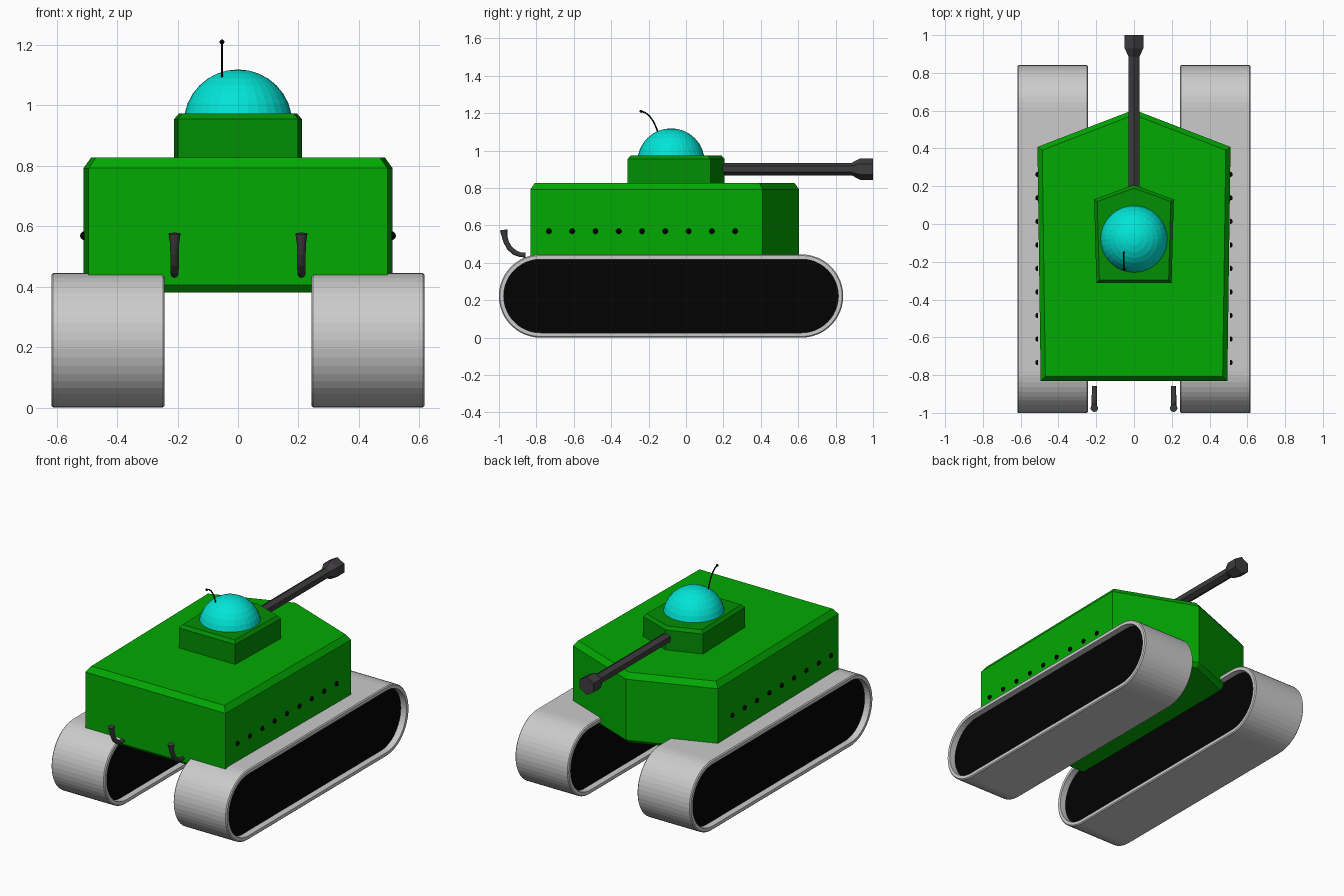
import bpy, bmesh, math
from mathutils import Vector

if "Cube" in bpy.data.objects:
    bpy.data.objects.remove(bpy.data.objects["Cube"])


def material(name, srgb):
    lin = [(c / 255 / 12.92) if c < 11 else ((c / 255 + 0.055) / 1.055) ** 2.4 for c in srgb]
    m = bpy.data.materials.new(name)
    m.diffuse_color = (*lin, 1)
    m.use_nodes = True
    m.node_tree.nodes["Principled BSDF"].inputs["Base Color"].default_value = m.diffuse_color
    return m


GREEN = material("hull green", (2, 170, 2))
DARK_GREEN = material("turret green", (2, 142, 4))
GREY = material("track grey", (203, 203, 203))
BLACK = material("black", (2, 2, 2))
GUNMETAL = material("gunmetal", (62, 60, 62))
CYAN = material("dome cyan", (2, 228, 214))


def finish(bm, name, mat):
    bmesh.ops.recalc_face_normals(bm, faces=bm.faces)
    me = bpy.data.meshes.new(name)
    bm.to_mesh(me)
    bm.free()
    me.materials.append(mat)
    ob = bpy.data.objects.new(name, me)
    bpy.context.collection.objects.link(ob)
    return ob


def loft(name, rings, mat, closed=False):
    """Skin a list of equal-length point rings; cap the ends unless closed."""
    bm = bmesh.new()
    vs = [[bm.verts.new(p) for p in ring] for ring in rings]
    n = len(vs[0])
    pairs = list(zip(vs, vs[1:])) + ([(vs[-1], vs[0])] if closed else [])
    for a, b in pairs:
        for i in range(n):
            j = (i + 1) % n
            bm.faces.new((a[i], a[j], b[j], b[i]))
    if not closed:
        bm.faces.new(vs[0])
        bm.faces.new(vs[-1])
    return finish(bm, name, mat)


def bevelled_prism(name, outline, z0, z1, bevel, drop, mat):
    """Extrude a plan outline and chamfer its rims; drop is the top chamfer's height."""
    bm = bmesh.new()
    base = bm.faces.new([bm.verts.new((x, y, z0)) for x, y in outline])
    ext = bmesh.ops.extrude_face_region(bm, geom=[base])
    for v in ext["geom"]:
        if isinstance(v, bmesh.types.BMVert):
            v.co.z = z1
    rims = [e for e in bm.edges if abs(e.verts[0].co.z - e.verts[1].co.z) < 1e-5]
    bmesh.ops.recalc_face_normals(bm, faces=bm.faces)
    bmesh.ops.bevel(bm, geom=rims, offset=bevel, segments=1, affect='EDGES')
    for v in bm.verts:
        if (z0 + z1) / 2 < v.co.z < z1 - 0.004:
            v.co.z = z1 - drop
    return finish(bm, name, mat)


def tube(name, x, path, sides, mat):
    """Tube through (y, z, radius) points in the plane at x."""
    pts = [Vector((x, y, z)) for y, z, r in path]
    rings = []
    for i, p in enumerate(pts):
        t = (pts[min(i + 1, len(pts) - 1)] - pts[max(i - 1, 0)]).normalized()
        side = Vector((1, 0, 0))
        up = side.cross(t)
        r = path[i][2]
        rings.append([p + r * (math.cos(a) * up + math.sin(a) * side)
                      for a in (math.tau * k / sides for k in range(sides))])
    return loft(name, rings, mat)


def ball(name, centre, r, u, v, mat, half=0):
    """UV sphere; half = 1 or -1 keeps only that x side."""
    bm = bmesh.new()
    bmesh.ops.create_uvsphere(bm, u_segments=u, v_segments=v, radius=r)
    if half:
        for w in bm.verts:
            w.co.x = half * max(0, half * w.co.x)
    bmesh.ops.translate(bm, verts=bm.verts, vec=centre)
    return finish(bm, name, mat)


def stadium(x, r, n=24):
    """Track outline: two half circles joined by straights."""
    pts = []
    for cy, start in ((0.618, -math.pi / 2), (-0.778, math.pi / 2)):
        for k in range(n + 1):
            a = start + math.pi * k / n
            pts.append((x, cy + r * math.cos(a), 0.2225 + r * math.sin(a)))
    return pts


# Tracks, rivets and exhausts on both sides
X0, X1, R, B, DEPTH = 0.243, 0.618, 0.2225, 0.006, 0.04
for s, label in ((1, "right"), (-1, "left")):
    section = [(X0, R - B), (X0 + B, R), (X1 - B, R), (X1, R - B),
               (X1, R - 0.026), (X0, R - 0.026)]
    loft(label + "_track", [stadium(s * x, r) for x, r in section], GREY, closed=True)
    loft(label + "_track_panel",
         [stadium(s * x, R - 0.025) for x in (X0 + DEPTH, X1 - DEPTH)], BLACK)
    for i in range(9):
        ball(f"{label}_rivet_{i + 1}", (s * 0.508, -0.733 + 0.1245 * i, 0.569),
             0.0145, 12, 8, BLACK, s)
    tube(label + "_exhaust", s * 0.21,
         [(-0.858, 0.442, 0.013), (-0.885, 0.443, 0.013), (-0.915, 0.454, 0.014),
          (-0.943, 0.478, 0.014), (-0.961, 0.510, 0.014), (-0.970, 0.541, 0.015),
          (-0.975, 0.576, 0.02)], 12, GUNMETAL)

# Hull and turret
bevelled_prism("hull", [(0.494, -0.832), (0.511, 0.408), (0, 0.605),
                        (-0.511, 0.408), (-0.494, -0.832)],
               0.380, 0.828, 0.025, 0.035, GREEN)
bevelled_prism("turret", [(0.199, -0.312), (0.211, 0.13), (0, 0.207),
                          (-0.211, 0.13), (-0.199, -0.312)],
               0.80, 0.974, 0.016, 0.019, DARK_GREEN)

# Dome, gun and antenna
ball("dome", (0, -0.08, 0.939), 0.18, 32, 16, CYAN)
tube("gun_barrel", 0, [(0.15, 0.901, 0.033), (0.885, 0.901, 0.033),
                       (0.93, 0.901, 0.057), (1.0, 0.901, 0.057)], 6, GUNMETAL)
tube("antenna", -0.053, [(-0.145, 1.08, 0.004), (-0.158, 1.12, 0.004), (-0.174, 1.155, 0.004),
                         (-0.194, 1.184, 0.004), (-0.216, 1.202, 0.004),
                         (-0.24, 1.21, 0.004)], 8, BLACK)
ball("antenna_tip", (-0.053, -0.24, 1.21), 0.008, 12, 8, BLACK)
